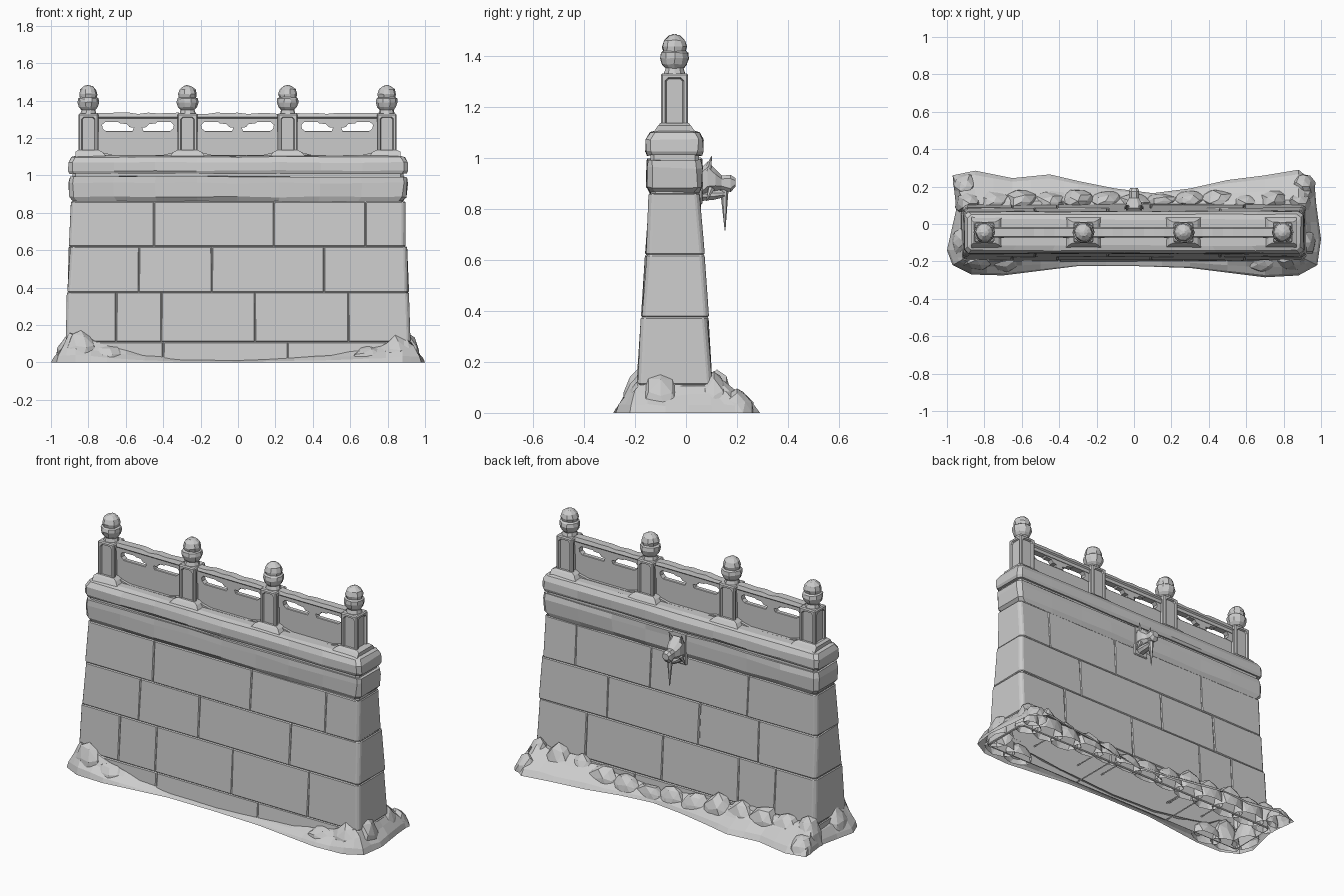
import bpy, bmesh, math, random
from mathutils import Vector, Matrix

random.seed(4)
YC = -0.045          # wall centre line
if "Cube" in bpy.data.objects:
    bpy.data.objects.remove(bpy.data.objects["Cube"])

stone = bpy.data.materials.new("grey_stone")
stone.use_nodes = True
COLOUR = (0.6, 0.6, 0.6, 1)
stone.diffuse_color = COLOUR
stone.node_tree.nodes["Principled BSDF"].inputs["Base Color"].default_value = COLOUR


def finish(name, bm):
    """Turn a bmesh into a flat shaded stone object."""
    bmesh.ops.recalc_face_normals(bm, faces=bm.faces[:])
    mesh = bpy.data.meshes.new(name)
    bm.to_mesh(mesh)
    bm.free()
    mesh.materials.append(stone)
    obj = bpy.data.objects.new(name, mesh)
    bpy.context.collection.objects.link(obj)
    return obj


def wobble(amount):
    return Vector([random.uniform(-amount, amount) for _ in range(3)])


def loft(name, rings, top=True, bottom=False):
    """Skin a stack of closed rings."""
    bm = bmesh.new()
    rows = [[bm.verts.new(p) for p in ring] for ring in rings]
    n = len(rows[0])
    for low, high in zip(rows, rows[1:]):
        for i in range(n):
            j = (i + 1) % n
            bm.faces.new((low[i], low[j], high[j], high[i]))
    if top:
        bm.faces.new(rows[-1])
    if bottom:
        bm.faces.new(rows[0][::-1])
    return finish(name, bm)


def rect_ring(hx, hy, z, chamfer=0.015, segments=7, jitter=0.0):
    """Chamfered rectangle with divided long sides."""
    xs = [(hx - chamfer) * (2 * i / segments - 1) for i in range(segments + 1)]
    ends = (chamfer - hy, hy - chamfer)
    ring = [(x, -hy) for x in xs] + [(hx, y) for y in ends]
    ring += [(x, hy) for x in xs[::-1]] + [(-hx, y) for y in ends[::-1]]
    return [Vector((x, y + YC, z)) + wobble(jitter) for x, y in ring]


def box_bm(x0, x1, y0, y1, z0, z1):
    bm = bmesh.new()
    bmesh.ops.create_cube(bm, size=1)
    for v in bm.verts:
        v.co = Vector((x0 + (v.co.x + .5) * (x1 - x0), y0 + (v.co.y + .5) * (y1 - y0),
                       z0 + (v.co.z + .5) * (z1 - z0)))
    return bm


def box(name, x0, x1, y0, y1, z0, z1, bevel=0.005):
    bm = box_bm(x0, x1, y0, y1, z0, z1)
    bmesh.ops.bevel(bm, geom=bm.edges[:], offset=bevel, segments=1, affect='EDGES')
    return finish(name, bm)


def prism(name, outline, y0, y1):
    """Extrude an x-z outline along y."""
    return loft(name, [[(x, y, z) for x, z in outline] for y in (y0, y1)], True, True)


# Battered wall: recessed shell with chamfered facing blocks in courses
def half_size(z):
    return 0.925 - 0.04 * z, 0.155 - 0.066 * z


loft("wall_core", [rect_ring(half_size(z)[0] - .008, half_size(z)[1] - .008, z)
                   for z in (0, 0.88)])


def wall_block(x0, x1, z0, z1):
    left_end, right_end = x0 is None, x1 is None
    bm = box_bm(-1, 1, -1, 1, 0, 1)
    for v in bm.verts:
        z = z0 if v.co.z < .5 else z1
        hx, hy = half_size(z)
        edge = x0 if v.co.x < 0 else x1
        x = math.copysign(hx, v.co.x) if edge is None else edge
        rough = wobble(0.006 if edge is None else 0.002)
        v.co = Vector((x, v.co.y * hy + YC, z)) + Vector((rough.x, rough.y, 0))
    corners = [e for e in bm.edges if abs(e.verts[0].co.z - e.verts[1].co.z) > .05
               and ((left_end and e.verts[0].co.x < -.85) or (right_end and e.verts[0].co.x > .85))]
    bmesh.ops.bevel(bm, geom=corners, offset=0.016, segments=1, affect='EDGES')
    bmesh.ops.bevel(bm, geom=bm.edges[:], offset=0.005, segments=1, affect='EDGES')
    bm.normal_update()
    hidden = [f for f in bm.faces if abs(f.normal.z) > .9
              or (abs(f.normal.x) > .9 and abs(f.calc_center_median().x) < .85)]
    bmesh.ops.delete(bm, geom=hidden, context='FACES')
    finish("wall_block", bm)


COURSES = [(0, .11, (-.4, .265)), (.11, .375, (-.65, -.41, .09, .59)),
           (.375, .62, (-.53, -.14, .46)), (.62, .86, (-.45, .19, .68))]
for z0, z1, joints in COURSES:
    edges = [None, *joints, None]
    for a, b in zip(edges, edges[1:]):
        wall_block(a, b, z0, z1)

# Coping: rough band, groove and overhanging cap
loft("coping", [rect_ring(hx, hy, z, 0.02, 8, 0.004) for z, hx, hy in (
    (.86, .88, .094), (.885, .9, .108), (.96, .905, .11), (.993, .9, .106))])
loft("coping_groove", [rect_ring(.885, .095, z) for z in (.98, 1.02)])
loft("coping_cap", [rect_ring(hx, hy, z, 0.02, 8, 0.003) for z, hx, hy in (
    (1.008, .9, .106), (1.025, .907, .113), (1.07, .905, .112), (1.098, .89, .097),
    (1.106, .86, .07))], True, True)

# Balustrade posts with recessed panels, flared feet and bud finials
POSTS = (-0.8, -0.27, 0.265, 0.795)
BUD = ((.044, 1.325), (.036, 1.35), (.05, 1.365), (.058, 1.39), (.055, 1.41), (.046, 1.417),
       (.05, 1.435), (.042, 1.46), (.022, 1.477), (.006, 1.482))


def post(x):
    w = 0.053
    bm = box_bm(x - w, x + w, YC - w, YC + w, 1.09, 1.33)
    bmesh.ops.bevel(bm, geom=bm.edges[:], offset=0.006, segments=1, affect='EDGES')
    bm.normal_update()
    sides = [f for f in bm.faces if abs(f.normal.z) < .1
             and max(abs(f.normal.x), abs(f.normal.y)) > .9]
    for f in sides:
        bmesh.ops.inset_individual(bm, faces=[f], thickness=0.015)
    bmesh.ops.bevel(bm, geom=list({v for f in sides for v in f.verts}), offset=0.012,
                    segments=1, affect='VERTICES')
    panels = [f for f in bm.faces if len(f.verts) == 8 and abs(f.normal.z) < .1]
    for f in panels:
        bmesh.ops.inset_individual(bm, faces=[f], thickness=0.005, depth=-0.01)
    finish("post", bm)
    foot = []
    for half_x, half_y, z in ((.1, .085, 1.095), (.075, .065, 1.125), (.056, .056, 1.135)):
        foot.append([(min(max(x + sx * half_x, -.87), .87), YC + sy * half_y, z)
                     for sx, sy in ((-1, -1), (1, -1), (1, 1), (-1, 1))])
    loft("post_foot", foot)
    sides = 10
    loft("post_finial", [[Vector((x + r * math.cos(i * math.tau / sides),
                                  YC + r * math.sin(i * math.tau / sides), z)) + wobble(.002)
                          for i in range(sides)] for r, z in BUD])


for x in POSTS:
    post(x)

# Railing bays: low panel, handrail, corner brackets and a cloud support
for a, b in zip(POSTS, POSTS[1:]):
    x0, x1, mid = a + .045, b - .045, (a + b) / 2
    box("rail_panel", x0, x1, YC - .014, YC + .014, 1.09, 1.237, .003)
    rail = []
    for i in range(9):
        x = x0 + (x1 - x0) * i / 8
        top = 1.333 + random.uniform(-.006, .004)
        rail.append([(x, YC + y, z) for y, z in (
            (-.02, 1.285), (-.02, 1.305), (-.028, 1.312), (-.022, top), (.022, top),
            (.028, 1.312), (.02, 1.305), (.02, 1.285))])
    loft("handrail", rail, True, True)
    for end, s in ((x0, 1), (x1, -1)):
        prism("rail_bracket", [(end, 1.23), (end + s * .05, 1.235), (end + s * .032, 1.25),
                               (end + s * .028, 1.27), (end + s * .05, 1.29), (end, 1.29)],
              YC - .016, YC + .016)
    half = [(.11, 1.29), (.095, 1.277), (.06, 1.275), (.045, 1.258), (.022, 1.255), (.03, 1.235)]
    prism("cloud_support", [(mid + x, z) for x, z in half]
          + [(mid - x, z) for x, z in half[::-1]], YC - .016, YC + .016)
    prism("panel_sill", [(x0, 1.09), (x1, 1.09), (x1, 1.13), (x1 - .09, 1.108),
                         (x0 + .09, 1.108), (x0, 1.13)], YC - .03, YC + .03)


# Beast head water spout on the back
def beast_ring(y, w, z0, z1):
    c = w * 0.5
    return [(-w, y, z0 + c), (-c, y, z0), (c, y, z0), (w, y, z0 + c),
            (w, y, z1 - c), (c, y, z1), (-c, y, z1), (-w, y, z1 - c)]


def spike(name, base, tip, r):
    base, tip = Vector(base), Vector(tip)
    bm = bmesh.new()
    axis = tip - base
    turn = axis.to_track_quat('Z', 'Y').to_matrix().to_4x4()
    bmesh.ops.create_cone(bm, cap_ends=True, segments=6, radius1=r, radius2=r * .1,
                          depth=axis.length, matrix=Matrix.Translation((base + tip) / 2) @ turn)
    finish(name, bm)


box("spout_plate", -.048, .048, .03, .064, .815, 1.0)
loft("spout_head", [beast_ring(*r) for r in (
    (.05, .035, .84, .95), (.085, .045, .865, .985), (.115, .04, .87, .955),
    (.14, .026, .875, .93), (.175, .028, .865, .932), (.193, .02, .885, .92))], True, True)
loft("spout_jaw", [beast_ring(*r) for r in (
    (.06, .03, .83, .87), (.11, .026, .835, .875), (.15, .018, .845, .87))], True, True)
for s in (-1, 1):
    spike("spout_ear", (s * .03, .085, .95), (s * .042, .1, 1.005), .016)
    spike("spout_whisker", (s * .035, .1, .88), (s * .05, .08, .83), .014)
spike("water_drip", (0, .15, .88), (0, .153, .715), .017)

# Rocky apron: footprint points with the height reached at the wall
APRON = [(-1, -.14, .12), (-.97, -.22, .15), (-.87, -.27, .17), (-.7, -.275, .11), (-.5, -.25, .05),
         (-.3, -.225, .02), (0, -.225, .015), (.3, -.235, .035), (.5, -.26, .05), (.7, -.285, .08),
         (.88, -.275, .14), (.98, -.22, .14), (1, -.08, .12), (.975, .1, .12), (.965, .22, .13),
         (.88, .29, .15), (.7, .26, .13), (.5, .235, .11), (.3, .19, .08), (.1, .165, .07),
         (-.1, .19, .09), (-.3, .23, .11), (-.45, .265, .12), (-.65, .245, .13), (-.85, .285, .15),
         (-.97, .26, .13), (-.95, .08, .11)]
outline = []
for p, q in zip(APRON, APRON[1:] + APRON[:1]):
    outline += [Vector(p), (Vector(p) + Vector(q)) / 2]
rings = []
for t, lift in ((0, 0), (.12, .25), (.5, .6), (.8, .9), (1, .95)):
    ring = []
    for p in outline:
        wall = Vector((min(max(p.x, -.9), .9), min(max(p.y, YC - .135), YC + .135), 0))
        pos = Vector((p.x, p.y, 0)).lerp(wall, t)
        pos.z = p.z * lift * (random.uniform(.8, 1.1) if t else 0)
        ring.append(pos)
    rings.append(ring)
loft("rock_apron", rings, top=False)


# Boulders piled at the corners and along the back
def boulder(x, y, sx, sy, height):
    bm = bmesh.new()
    bmesh.ops.create_icosphere(bm, subdivisions=2, radius=1)
    for v in bm.verts:
        bump = 1 + random.uniform(-.1, .08)
        v.co = Vector((x + v.co.x * sx * bump, y + v.co.y * sy * bump, max(0, v.co.z * height * bump)))
    flat = [f for f in bm.faces if all(v.co.z < .002 for v in f.verts)]
    bmesh.ops.delete(bm, geom=flat, context='FACES')
    finish("boulder", bm)


for s in (-1, 1):
    boulder(s * .84, -.19, .1, .06, .17 if s < 0 else .14)
    boulder(s * .91, -.1, .065, .09, .15)
    boulder(s * .9, .2, .07, .07, .09)
    boulder(s * .88, .11, .08, .07, .165)
    boulder(s * .7, -.2, .1, .06, .09)
for i in range(11):
    x = -.75 + i * .15
    size = .6 + .4 * min(1, abs(x - .15) / .5)
    boulder(x, .11 + random.uniform(0, .02), .1, .07 * size, random.uniform(.13, .16) * size)
